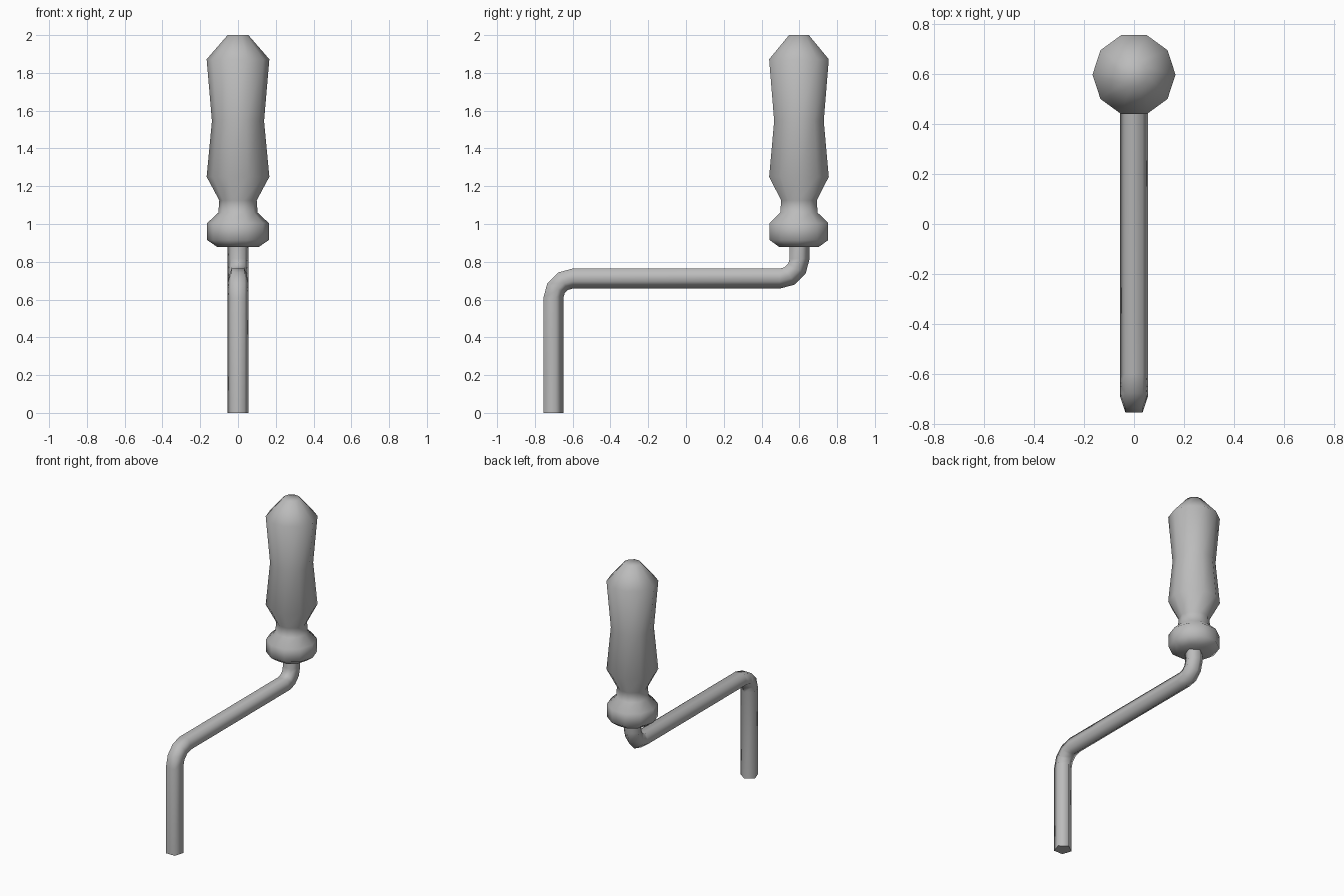
import bpy, bmesh
from math import sin, cos, pi, radians
from mathutils import Vector

cube = bpy.data.objects.get("Cube")
if cube:
    bpy.data.objects.remove(cube)

# Single grey material
grey = bpy.data.materials.new("plain grey")
grey.use_nodes = True
colour = (0.5, 0.5, 0.5, 1)
grey.diffuse_color = colour
grey.node_tree.nodes["Principled BSDF"].inputs["Base Color"].default_value = colour


def loft(name, rings):
    """Skin a list of equal-sized point rings and cap both ends."""
    bm = bmesh.new()
    loops = [[bm.verts.new(p) for p in ring] for ring in rings]
    n = len(loops[0])
    for a, b in zip(loops, loops[1:]):
        for i in range(n):
            j = (i + 1) % n
            bm.faces.new((a[i], a[j], b[j], b[i]))
    bm.faces.new(loops[0])
    bm.faces.new(loops[-1])
    bmesh.ops.recalc_face_normals(bm, faces=bm.faces)
    mesh = bpy.data.meshes.new(name)
    bm.to_mesh(mesh)
    bm.free()
    mesh.materials.append(grey)
    obj = bpy.data.objects.new(name, mesh)
    bpy.context.collection.objects.link(obj)
    bpy.ops.object.select_all(action='DESELECT')
    obj.select_set(True)
    bpy.context.view_layer.objects.active = obj
    bpy.ops.object.shade_smooth_by_angle(angle=radians(75))
    return obj


# Turned grip: ten-sided lathe of (radius, height)
GRIP_Y = 0.598
profile = [(0.108, 0.877), (0.163, 0.915), (0.163, 1.005), (0.104, 1.06),
           (0.099, 1.125), (0.166, 1.25), (0.138, 1.545), (0.166, 1.872),
           (0.055, 2.0)]
loft("grip_handle", [[(r * cos(k * pi / 5), GRIP_Y + r * sin(k * pi / 5), z)
                      for k in range(10)] for r, z in profile])

# Crank rod: five-sided tube with two rounded bends in the yz plane
ROD_R = 0.0586


def rod_ring(y, z, tilt):
    """Pentagon across a path heading up (tilt 0) to backwards (tilt 90)."""
    out = Vector((0, -cos(tilt), sin(tilt)))
    ring = []
    for k in range(5):
        a = pi / 5 + k * 2 * pi / 5
        ring.append(Vector((ROD_R * sin(a), y, z)) + out * ROD_R * cos(a))
    return ring


tilts = [radians(d) for d in (0, 30, 60, 90)]
rings = [rod_ring(-0.7075, 0, 0)]
rings += [rod_ring(-0.60 - 0.1075 * cos(t), 0.609 + 0.1075 * sin(t), t) for t in tilts]
rings += [rod_ring(0.496 + 0.10 * cos(t), 0.8165 - 0.10 * sin(t), t) for t in reversed(tilts)]
rings.append(rod_ring(0.596, 0.9, 0))
loft("crank_rod", rings)
